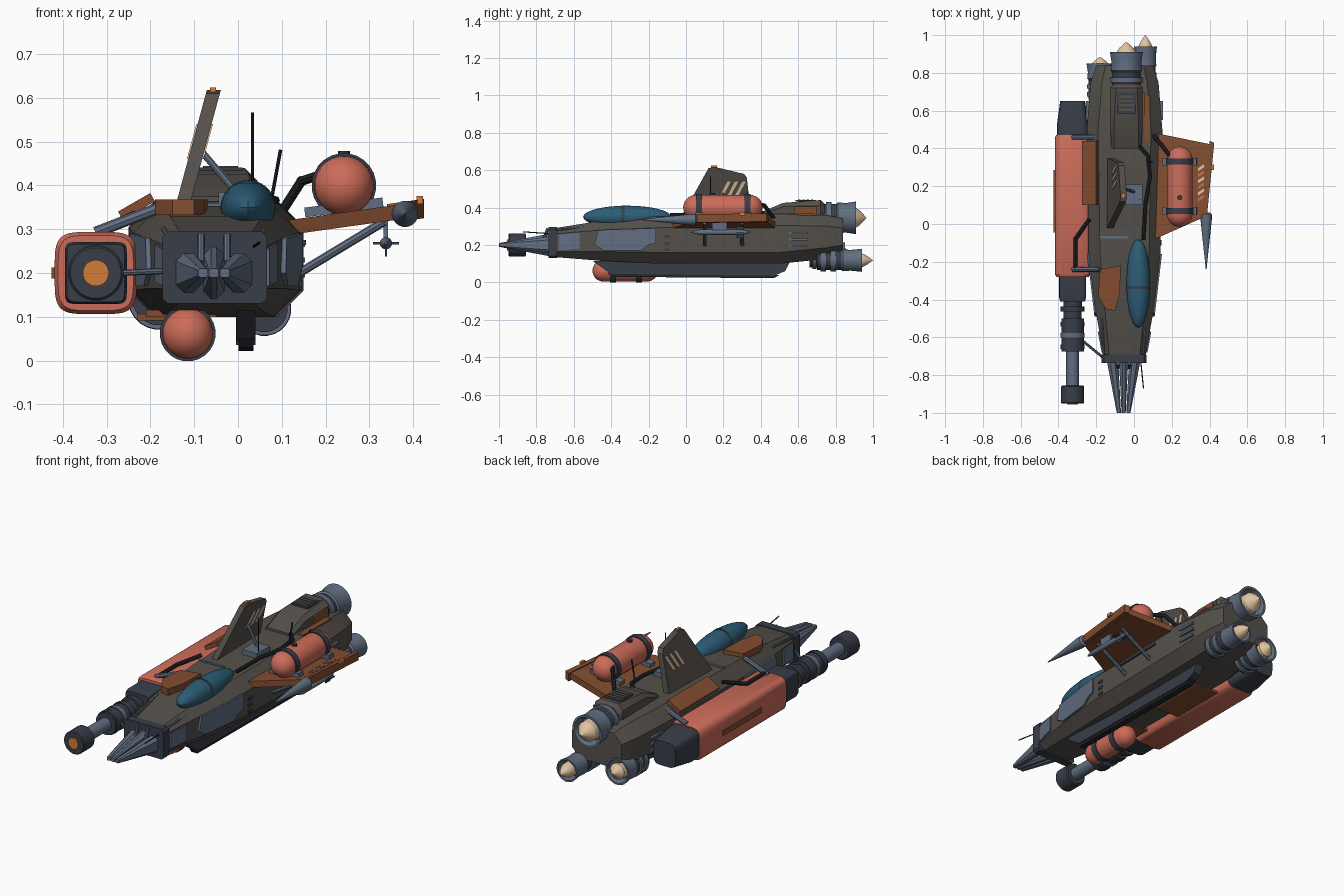
import bpy, bmesh
from math import sin, cos, pi, radians, copysign
from mathutils import Vector, Matrix, Euler

cube = bpy.data.objects.get("Cube")
if cube:
    bpy.data.objects.remove(cube)


def material(name, red, green, blue):
    mat = bpy.data.materials.new(name)
    mat.use_nodes = True
    mat.diffuse_color = (red, green, blue, 1)
    mat.node_tree.nodes["Principled BSDF"].inputs["Base Color"].default_value = (red, green, blue, 1)
    return mat


HULL = material("hull brown grey", .09, .08, .07)
RED = material("faded red", .6, .15, .1)
RUST = material("rust", .23, .075, .03)
STEEL = material("blue steel", .12, .155, .22)
DARK = material("dark slate", .04, .047, .065)
BLACK = material("soft black", .017, .018, .023)
GLASS = material("teal glass", .025, .11, .18)
CREAM = material("cream", .75, .55, .36)
ORANGE = material("bright orange", .65, .2, .04)
made = []


def finish(name, bm, mat):
    bmesh.ops.recalc_face_normals(bm, faces=bm.faces)
    mesh = bpy.data.meshes.new(name)
    bm.to_mesh(mesh)
    bm.free()
    mesh.materials.append(mat)
    obj = bpy.data.objects.new(name, mesh)
    bpy.context.collection.objects.link(obj)
    made.append(obj)
    return obj


def loft(name, rings, mat):
    """Skin equal-length rings of points and cap both ends."""
    bm = bmesh.new()
    loops = [[bm.verts.new(p) for p in ring] for ring in rings]
    for a, b in zip(loops, loops[1:]):
        for i in range(len(a)):
            j = (i + 1) % len(a)
            bm.faces.new((a[i], a[j], b[j], b[i]))
    bm.faces.new(loops[0])
    bm.faces.new(loops[-1])
    return finish(name, bm, mat)


def ring(x, y, z, r, power=2, count=24):
    """Circle, or rounded square for a high power, facing along y."""
    points = []
    for i in range(count):
        a = 2 * pi * (i + .5) / count
        points.append((x + r * copysign(abs(cos(a)) ** (2 / power), cos(a)), y,
                       z + r * copysign(abs(sin(a)) ** (2 / power), sin(a))))
    return points


def lathe(name, x, z, profile, mat, power=2, count=24):
    return loft(name, [ring(x, y, z, max(r, .0005), power, count) for y, r in profile], mat)


def prism(name, outline, depth, mat):
    half = Vector(depth) / 2
    return loft(name, [[Vector(p) + half * s for p in outline] for s in (-1, 1)], mat)


def box(name, center, size, mat, turn=(0, 0, 0)):
    bm = bmesh.new()
    place = Matrix.Translation(center) @ Euler(turn).to_matrix().to_4x4() @ Matrix.Diagonal((*size, 1))
    bmesh.ops.create_cube(bm, size=1, matrix=place)
    return finish(name, bm, mat)


def tube(name, path, r, mat, end_r=None):
    bm = bmesh.new()
    for a, b in zip(path, path[1:]):
        a, b = Vector(a), Vector(b)
        turn = (b - a).to_track_quat("Z", "Y").to_matrix().to_4x4()
        bmesh.ops.create_cone(bm, cap_ends=True, segments=8, radius1=r, radius2=end_r or r,
                              depth=(b - a).length + r, matrix=Matrix.Translation((a + b) / 2) @ turn)
    return finish(name, bm, mat)


def tank(name, x, z, start, end, r, bands):
    arc = [i * pi / 14 for i in range(8)]
    profile = [(start + r * (1 - cos(a)), r * sin(a)) for a in arc]
    profile += [(end - r * (1 - cos(a)), r * sin(a)) for a in reversed(arc)]
    lathe(name, x, z, profile, RED)
    for y in bands:
        lathe(name + "_band", x, z, [(y - .016, r + .006), (y + .016, r + .006)], DARK)


# main hull: chamfered box sections from nose to tail
def section(y, left, right, low, high, c):
    return [(left + c, y, low), (right - c, y, low), (right, y, low + c), (right, y, high - c),
            (right - c, y, high), (left + c, y, high), (left, y, high - c), (left, y, low + c)]


loft("hull", [section(*s) for s in (
    (-.7, -.16, .06, .135, .29, .03), (-.45, -.205, .105, .115, .33, .05),
    (-.15, -.24, .14, .1, .352, .06), (.5, -.25, .15, .1, .365, .06),
    (.75, -.23, .13, .125, .36, .06), (.84, -.2, .1, .15, .34, .05))], HULL)
loft("rear_housing", [section(*s) for s in (
    (.4, -.12, .04, .3, .375, .015), (.52, -.125, .045, .3, .425, .02),
    (.72, -.125, .045, .27, .44, .03), (.74, -.11, .03, .27, .42, .03))], HULL)
box("housing_hatch", (-.04, .64, .437), (.1, .11, .008), DARK)
for i in range(4):
    box("housing_vent", (-.04, .605 + i * .023, .441), (.08, .012, .006), HULL)
box("housing_side_panel", (.05, .64, .38), (.012, .12, .05), RUST)
box("tail_top_panel", (.07, .56, .363), (.03, .24, .01), RUST)

# nose collar and prongs
loft("nose_collar", [section(y, -.172, .066, .13, .295, .012) for y in (-.735, -.69)], DARK)
for lean, width in ((-1, .03), (0, .024), (1, .03)):
    base, tip = -.055 + lean * .058, -.055 + lean * .025
    rise = .045 if lean else .06
    loft("nose_prong", [section(-.73, base - width, base + width, .2 - rise, .2 + rise, .018),
                        section(-1, tip - .011, tip + .011, .19, .21, .004)], STEEL)
for x in (-.085, -.025):
    tube("nose_bar", [(x, -.74, .285), (x, -.76, .23)], .008, STEEL)
tube("nose_probe", [(.035, -.72, .26), (.05, -.87, .27)], .003, BLACK)
for x in (-.16, .05):
    tube("collar_pipe", [(x, -.7, .28), (x - .01 * copysign(1, -x), -.5, .3)], .006, STEEL)

# armour plates on the hull sides
for side in (-1, 1):
    def skin(y, z, y0=-.45, w0=.155, y1=-.15, w1=.19):
        return (-.05 + side * (w0 + (w1 - w0) * (y - y0) / (y1 - y0)), y, z)
    prism("cheek_plate", [skin(y, z, -.7, .11, -.45, .155) for y, z in
                          ((-.68, .17), (-.57, .18), (-.57, .265), (-.68, .255))], (.016, 0, 0), STEEL)
    prism("side_plate", [skin(y, z) for y, z in ((-.49, .2), (-.44, .17), (-.24, .17), (-.2, .2),
                                                 (-.16, .21), (-.16, .29), (-.47, .28))], (.018, 0, 0), STEEL)
    for z in (.175, .21, .245):
        box("side_vent", (-.05 + side * .191, -.1, z), (.01, .03, .014), DARK)
        box("tail_louver", (-.05 + side * .195, .6, z + .02), (.016, .1, .011), STEEL)
    box("side_seam", (-.05 + side * .199, .2, .27), (.012, .3, .012), DARK)

# canopy
bm = bmesh.new()
bmesh.ops.create_uvsphere(bm, u_segments=24, v_segments=16, radius=1,
                          matrix=Matrix.Translation((.023, -.315, .35)) @ Matrix.Diagonal((.063, .235, .06, 1)))
finish("canopy", bm, GLASS)
lathe("canopy_frame", .023, .35, [(-.345, .0625), (-.33, .0625)], DARK)

# belly keel and slung tank
prism("keel", [(.018, y, z) for y, z in ((-.5, .115), (-.4, .045), (.47, .035), (.53, .06), (.56, .12))],
      (.045, 0, 0), DARK)
prism("keel_skid", [(.018, y, z) for y, z in ((-.42, .052), (-.4, .03), (.47, .022), (.5, .04))],
      (.034, 0, 0), BLACK)
tank("belly_tank", -.115, .062, -.5, -.15, .058, (-.39, -.25))
box("belly_panel", (-.16, .24, .099), (.14, .32, .014), RUST)
box("belly_front_panel", (-.13, -.2, .108), (.16, .12, .016), RUST)

# tail engines
for x, z, front, back, tip, r in ((-.04, .345, .68, .91, .965, .088),
                                  (.06, .118, .7, .94, 1, .062), (-.18, .142, .66, .85, .885, .072)):
    span = back - front

    def part(label, mat, *profile):
        lathe("engine_" + label, x, z, [(front + t * span, k * r) for t, k in profile], mat)
    part("core", DARK, (0, .86), (.6, .86))
    for t in (.08, .3):
        part("ring", STEEL, (t, .98), (t + .12, .98))
    part("bell", STEEL, (.5, .75), (.58, .95), (.75, .9), (1, 1), (1, .87), (.8, .7), (.8, 0))
    lathe("engine_glow", x, z, [(back - .05, r * .62), (back, r * .6), (back + (tip - back) * .4, r * .42),
                                (tip, 0)], CREAM)

# side pod with long barrel
px, pz = -.325, .2
lathe("pod_body", px, pz, [(-.28, .086), (-.265, .094), (.455, .094), (.47, .088)], RED, 4.5, 40)
lathe("pod_tail", px, pz, [(.46, .084), (.52, .084), (.65, .066)], DARK, 4.5, 40)
lathe("pod_mount", px, pz, [(-.41, .066), (-.39, .071), (-.27, .071)], DARK, 9, 40)
lathe("barrel", px, pz, [(-.9, .034), (-.4, .034)], STEEL)
lathe("barrel_collar", px, pz, [(-.5, .048), (-.4, .05)], DARK)
lathe("barrel_sleeve", px, pz, [(-.675, .06), (-.5, .06)], DARK)
for y in (-.65, -.59, -.53, -.45):
    lathe("barrel_ring", px, pz, [(y - .012, .064), (y + .012, .064)], STEEL if y == -.59 else DARK)
lathe("muzzle", px, pz, [(-.95, .058), (-.945, .062), (-.86, .062), (-.855, .055)], DARK)
lathe("muzzle_core", px, pz, [(-.956, .03), (-.94, .03)], ORANGE)
box("pod_stripe", (-.42, .12, .2), (.012, .33, .026), RUST)
for y in (-.24, .46):
    tube("pod_upper_strut", [(-.32, y, .295), (-.19, y, .345)], .013, STEEL)
    tube("pod_lower_strut", [(-.26, y * .7, .2), (-.2, y * .7, .2)], .012, STEEL)
tube("barrel_strut", [(-.27, -.62, .2), (-.16, -.71, .205)], .007, STEEL)
tube("pod_hose", [(-.24, .02, .33), (-.31, -.08, .3), (-.31, -.23, .3)], .011, BLACK)

# patch panels on the back
prism("front_patch", [(x, y, .35) for x, y in ((-.18, -.24), (-.07, -.22), (-.075, -.36), (-.1, -.46),
                                               (-.15, -.45), (-.19, -.38))], (0, 0, .036), RUST)
box("side_patch", (-.232, .27, .352), (.085, .34, .022), RUST, (0, -.52, 0))
box("roof_hatch", (0, .155, .372), (.09, .11, .026), STEEL)
box("roof_seam", (-.11, -.07, .356), (.15, .012, .008), STEEL)
tube("roof_hose", [(.05, -.08, .36), (.06, .1, .366), (.085, .25, .366), (.075, .36, .37), (.03, .41, .372)],
     .01, BLACK)

# tilted tail fin
def fin_point(y, z):
    return (-.125 + (z - .36) * .27, y, z)


prism("fin", [fin_point(*p) for p in ((-.03, .34), (.12, .61), (.15, .618), (.31, .58), (.325, .56), (.35, .34))],
      (.032, 0, 0), HULL)
for y in (.18, .22, .26):
    prism("fin_stripe", [fin_point(*p) for p in ((y, .46), (y + .018, .46), (y + .06, .54), (y + .042, .54))],
          (.038, 0, 0), CREAM)
box("fin_light", (-.057, .15, .617), (.014, .03, .014), ORANGE)
tube("fin_brace", [(-.085, .2, .48), (0, .17, .38)], .008, STEEL)
tube("tall_antenna", [(.033, .13, .37), (.033, .13, .565)], .003, BLACK)
tube("short_antenna", [(.075, .33, .36), (.097, .33, .48)], .004, BLACK)


# stub wing with tank
def wing_point(x, y, lift=0):
    return (x, y, .306 + (x - .13) * .14 + lift)


prism("wing", [wing_point(*p) for p in ((.11, -.08), (.38, .04), (.415, .42), (.12, .48))], (0, 0, .034), RUST)
prism("wing_edge", [wing_point(*p) for p in ((.365, .03), (.385, .03), (.425, .43), (.4, .44))], (0, 0, .044), RUST)
for i in range(6):
    y = .12 + i * .032
    prism("wing_stripe", [wing_point(*p, .018) for p in ((.34, y), (.37, y + .02), (.37, y + .036), (.34, y + .016))],
          (0, 0, .008), CREAM if i % 2 else RED)
box("wing_light", (.415, .3, .367), (.015, .03, .018), ORANGE)
tank("wing_tank", .242, .4, -.015, .41, .068, (.07, .33))
for y in (.07, .33):
    box("tank_cradle", (.242, y, .35), (.18, .04, .022), STEEL, (0, -.13, 0))
tube("tank_valve", [(.242, .14, .46), (.242, .14, .472)], .014, DARK)
tube("tank_hose", [(.1, .47, .34), (.145, .42, .41), (.19, .36, .425)], .011, BLACK)
for y in (.1, .3):
    tube("wing_strut", [(.14, y, .2), (.33, y, .315)], .01, STEEL)
lathe("wingtip_spike", .382, .335, [(-.24, .002), (.02, .03), (.05, .03), (.06, .02)], STEEL)

# slender pod under the wing
lathe("under_wing_dart", .338, .268, [(.03, .003), (.07, .014), (.3, .014), (.33, .008)], STEEL)
box("dart_pylon", (.338, .18, .3), (.01, .08, .06), STEEL)
for size in ((.06, .04, .005), (.005, .04, .06)):
    box("dart_fin", (.338, .29, .268), size, DARK)

# smooth round parts, keep hard edges
bpy.ops.object.select_all(action="DESELECT")
for obj in made:
    obj.select_set(True)
bpy.context.view_layer.objects.active = made[0]
bpy.ops.object.shade_smooth_by_angle(angle=radians(30))
